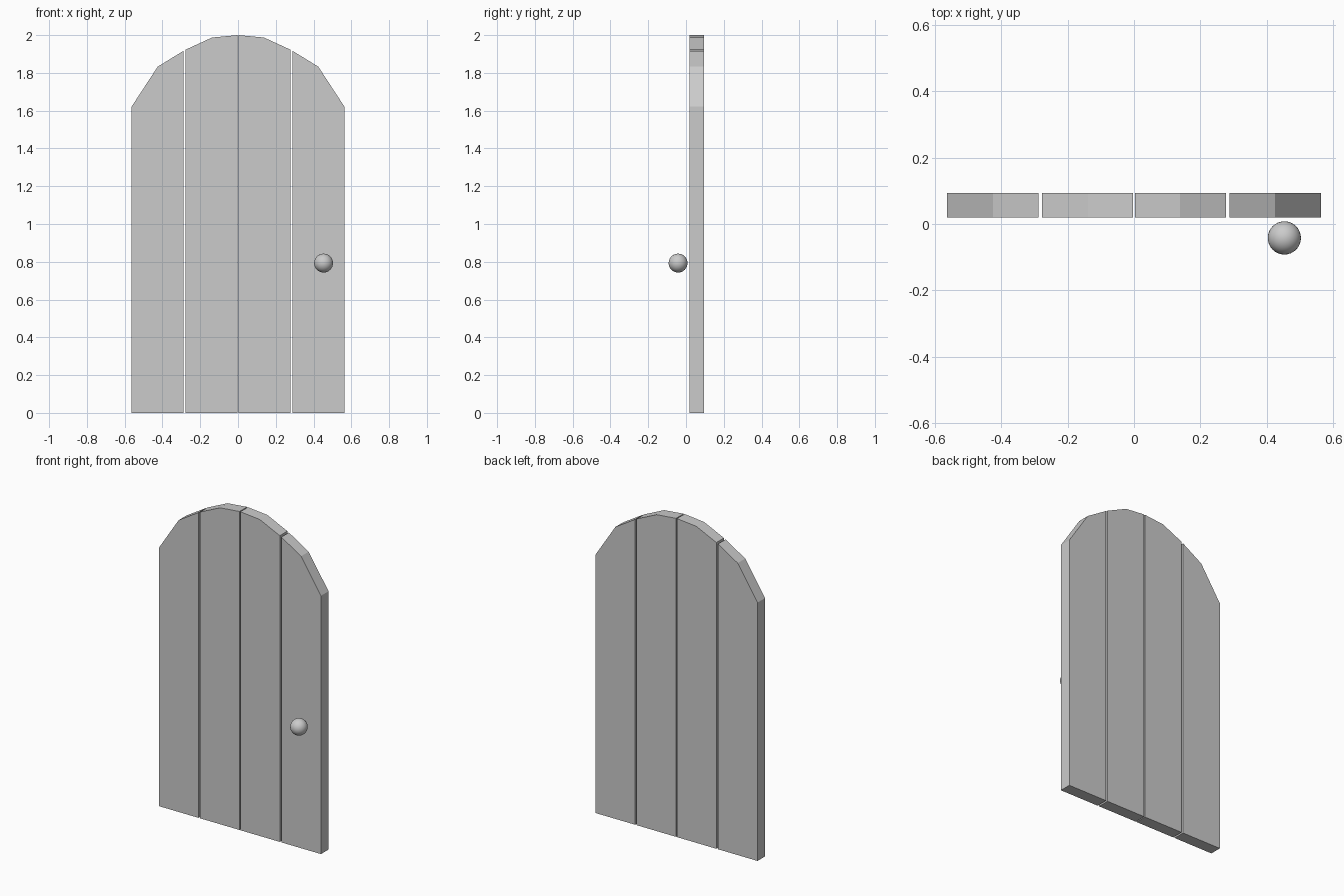
import bpy, bmesh

if "Cube" in bpy.data.objects:
    bpy.data.objects.remove(bpy.data.objects["Cube"])

Y_FRONT, Y_BACK = 0.019, 0.094


def plank(name, outline):
    """Extrude an (x, z) outline through the door thickness."""
    bm = bmesh.new()
    face = bm.faces.new([bm.verts.new((x, Y_FRONT, z)) for x, z in outline])
    ext = bmesh.ops.extrude_face_region(bm, geom=[face])
    moved = [g for g in ext["geom"] if isinstance(g, bmesh.types.BMVert)]
    bmesh.ops.translate(bm, verts=moved, vec=(0, Y_BACK - Y_FRONT, 0))
    bmesh.ops.recalc_face_normals(bm, faces=bm.faces)
    mesh = bpy.data.meshes.new(name)
    bm.to_mesh(mesh)
    bm.free()
    bpy.context.collection.objects.link(bpy.data.objects.new(name, mesh))


# Arched top of each plank: inner edge, middle, outer edge
tops = {
    "inner_plank": [(0.003, 2.0), (0.138, 1.987), (0.277, 1.923)],
    "outer_plank": [(0.288, 1.917), (0.425, 1.833), (0.563, 1.622)],
}

# Four planks, mirrored left and right
for name, top in tops.items():
    for side, s in (("left", -1), ("right", 1)):
        outline = [(top[0][0], 0)] + top + [(top[-1][0], 0)]
        plank(f"{name}_{side}", [(s * x, z) for x, z in outline])

# Round door knob in front of the right plank
bpy.ops.mesh.primitive_uv_sphere_add(segments=32, ring_count=16, radius=0.05,
                                     location=(0.453, -0.042, 0.793))
bpy.context.object.name = "knob"
bpy.ops.object.shade_smooth()
